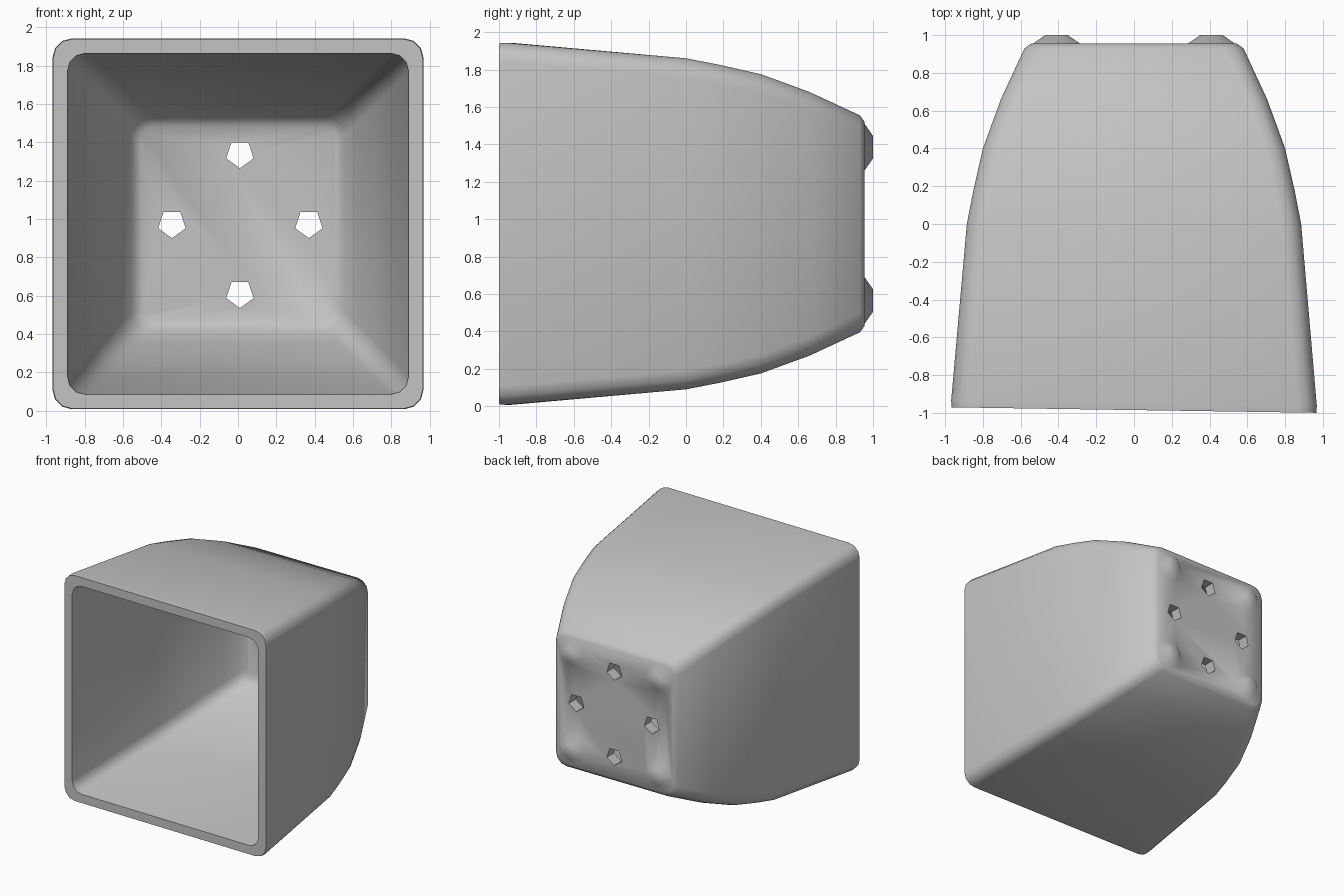
import bpy, bmesh, math
from mathutils import Matrix, Vector

if "Cube" in bpy.data.objects:
    bpy.data.objects.remove(bpy.data.objects["Cube"])

MID = 0.975  # height of the pot's axis

clay = bpy.data.materials.new("grey_clay")
clay.use_nodes = True
clay.diffuse_color = (0.55, 0.55, 0.55, 1)
clay.node_tree.nodes["Principled BSDF"].inputs["Base Color"].default_value = (0.55, 0.55, 0.55, 1)


def make_object(name, bm):
    bmesh.ops.recalc_face_normals(bm, faces=bm.faces)
    mesh = bpy.data.meshes.new(name)
    bm.to_mesh(mesh)
    bm.free()
    mesh.materials.append(clay)
    obj = bpy.data.objects.new(name, mesh)
    bpy.context.collection.objects.link(obj)
    return obj


def rounded_square(bm, y, half, radius, steps=3):
    """Ring of vertices around the axis, with rounded corners."""
    ring = []
    for corner in range(4):
        turn = corner * math.pi / 2
        direction = Matrix.Rotation(turn, 2) @ Vector((half - radius, half - radius))
        for i in range(steps + 1):
            a = turn + i / steps * math.pi / 2
            x = direction.x + radius * math.cos(a)
            z = direction.y + radius * math.sin(a)
            # the mouth is cut slightly askew
            skew = -0.015 * x if y < -0.9 else 0
            ring.append(bm.verts.new((x, y + skew, z + MID)))
    return ring


def add_frustum(bm, x, z, y, depth, r1, r2, sides):
    place = Matrix.Translation((x, y, z + MID)) @ Matrix.Rotation(-math.pi / 2, 4, 'X')
    bmesh.ops.create_cone(bm, cap_ends=True, segments=sides, radius1=r1,
                          radius2=r2, depth=depth, matrix=place)


# Pot body: outer wall from base to mouth, then inner wall down to the floor
outer = [(0.955, 0.545, 0.09), (0.93, 0.58, 0.10), (0.66, 0.705, 0.10),
         (0.40, 0.80, 0.10), (0.18, 0.85, 0.10), (0.0, 0.885, 0.10),
         (-0.95, 0.968, 0.10), (-0.985, 0.965, 0.10)]
inner = [(-0.985, 0.89, 0.09), (0.0, 0.80, 0.10), (0.40, 0.715, 0.10),
         (0.66, 0.62, 0.10), (0.82, 0.555, 0.09), (0.86, 0.51, 0.08)]
bm = bmesh.new()
rings = [rounded_square(bm, *section) for section in outer + inner]
for a, b in zip(rings, rings[1:]):
    for i in range(len(a)):
        j = (i + 1) % len(a)
        bm.faces.new((a[i], a[j], b[j], b[i]))
bm.faces.new(rings[0])
bm.faces.new(rings[-1])
pot = make_object("square_pot", bm)

# Low feet at the corners of the base
bm = bmesh.new()
for sx in (-1, 1):
    for sz in (-1, 1):
        add_frustum(bm, sx * 0.41, sz * 0.41, 0.965, 0.07, 0.16, 0.06, 12)
feet = make_object("base_feet", bm)

# Five-sided drain holes
bm = bmesh.new()
for x, z in ((0.01, 0.365), (0.01, -0.365), (-0.345, 0), (0.37, 0)):
    add_frustum(bm, x, z, 0.9, 0.5, 0.075, 0.075, 5)
holes = make_object("drain_hole_cutter", bm)

bpy.context.view_layer.objects.active = pot
for helper, operation in ((feet, 'UNION'), (holes, 'DIFFERENCE')):
    helper.hide_render = True
    mod = pot.modifiers.new(operation.title(), 'BOOLEAN')
    mod.object = helper
    mod.operation = operation
    mod.solver = 'EXACT'
    bpy.ops.object.modifier_apply(modifier=mod.name)
    bpy.data.objects.remove(helper)

# Smooth walls with crisp rim and hole edges
bpy.ops.object.select_all(action='DESELECT')
pot.select_set(True)
bpy.ops.object.shade_smooth_by_angle(angle=math.radians(50))
